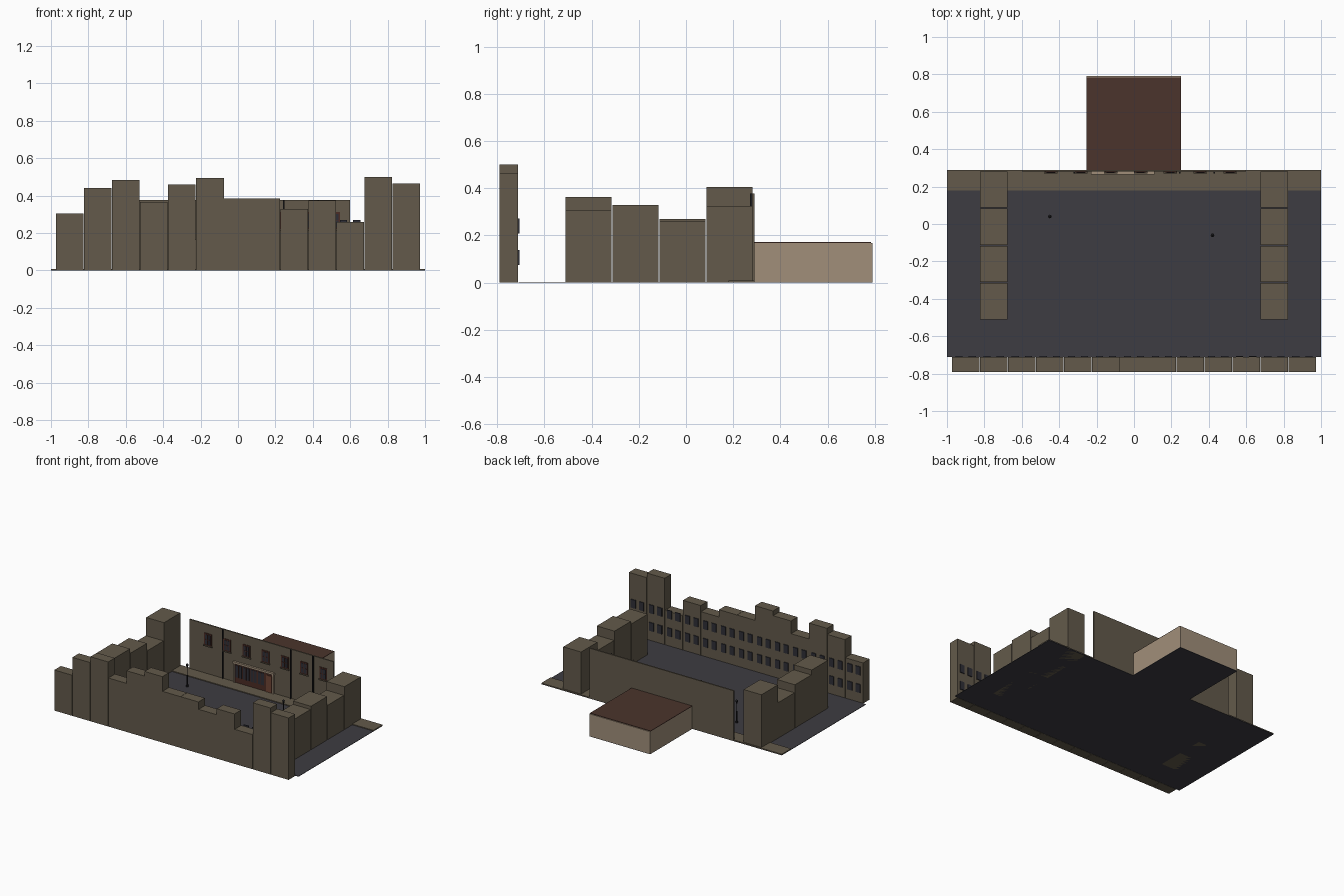
import bpy
import bmesh
from mathutils import Matrix, Vector

if "Cube" in bpy.data.objects:
    bpy.data.objects.remove(bpy.data.objects["Cube"], do_unlink=True)


def material(name, r, g, b):
    m = bpy.data.materials.new(name)
    m.use_nodes = True
    m.diffuse_color = (r, g, b, 1)
    m.node_tree.nodes["Principled BSDF"].inputs["Base Color"].default_value = (r, g, b, 1)
    return m


STONE = material("brown stone", .125, .102, .07)
ASPHALT = material("dark asphalt", .047, .045, .054)
ROOF = material("red brown roof", .069, .034, .025)
PLASTER = material("tan plaster", .356, .275, .195)
GLASS = material("dark glass", .028, .028, .038)
IRON = material("black iron", .012, .012, .014)
WOOD = material("dark red wood", .07, .025, .018)
DOOR = material("door wood", .16, .06, .035)


def boxes(name, mat, spans):
    """One object made of boxes, each given as (x0, x1, y0, y1, z0, z1)."""
    bm = bmesh.new()
    for x0, x1, y0, y1, z0, z1 in spans:
        place = Matrix.Translation(((x0 + x1) / 2, (y0 + y1) / 2, (z0 + z1) / 2))
        size = Matrix.Diagonal((x1 - x0, y1 - y0, z1 - z0, 1))
        bmesh.ops.create_cube(bm, size=1, matrix=place @ size)
    return finish(name, mat, bm)


def finish(name, mat, bm):
    mesh = bpy.data.meshes.new(name)
    bm.to_mesh(mesh)
    bm.free()
    mesh.materials.append(mat)
    obj = bpy.data.objects.new(name, mesh)
    bpy.context.collection.objects.link(obj)
    return obj


# Street and pavement
boxes("street", ASPHALT, [(-1, 1, -.71, .29, 0, .003)])
boxes("pavement", STONE, [(-1, 1, .18, .29, .003, .009)])

# Long row of houses along the front, windows facing the street
row_heights = [.305, .44, .485, .365, .46, .495, .385, .385, .33, .375, .26, .5, .465]
panes = []
for i, h in enumerate(row_heights):
    x = -.9 + .15 * i
    boxes(f"row_house_{i + 1}", STONE, [(x - .074, x + .074, -.79, -.712, 0, h)])
    for dx in (-.035, .035):
        for z in (.075, .208):
            panes.append((x + dx - .019, x + dx + .019, -.712, -.706, z, z + .063))
boxes("row_windows", GLASS, panes)

# Side houses closing both ends of the street
for side, sign, heights in (("left", 1, (.308, .33, .262, .325)),
                            ("right", -1, (.363, .328, .27, .405))):
    for i, h in enumerate(heights):
        y = -.413 + .199 * i
        boxes(f"{side}_side_house_{i + 1}", STONE,
              [(sign * .75 - .074, sign * .75 + .074, y - .097, y + .097, 0, h)])

# Tall street facade with windows
FACE = .28
boxes("facade_wall", STONE, [(-.6, .6, FACE, .29, 0, .378)])
frames, glass, bars, sills = [], [], [], []
for i in range(7):
    x = -.445 + .16 * i
    frames.append((x - .031, x + .031, FACE - .004, FACE, .222, .312))
    glass.append((x - .022, x + .022, FACE - .006, FACE - .004, .23, .302))
    bars.append((x - .002, x + .002, FACE - .008, FACE - .006, .23, .302))
    bars.append((x - .022, x + .022, FACE - .008, FACE - .006, .264, .268))
    sills.append((x - .036, x + .036, FACE - .009, FACE, .214, .222))
boxes("facade_window_frames", WOOD, frames)
boxes("facade_window_panes", GLASS, glass)
boxes("facade_window_bars", WOOD, bars)
boxes("facade_window_sills", STONE, sills)
boxes("drain_pipes", IRON, [(x - .004, x + .004, FACE - .009, FACE, .009, .378)
                            for x in (-.32, .245, .43)])

# Shop front with bays, door and cornice
boxes("shop_front", WOOD, [(-.22, .1, .274, FACE, .009, .15)])
boxes("shop_cornice", PLASTER, [(-.23, .11, .265, FACE, .15, .165)])
boxes("shop_windows", GLASS, [(-.21 + .062 * i, -.16 + .062 * i, .271, .274, .05, .14)
                              for i in range(4)])
boxes("shop_window_bars", WOOD, [(-.187 + .062 * i, -.183 + .062 * i, .269, .271, .05, .14)
                                 for i in range(4)])
boxes("shop_door", DOOR, [(.045, .09, .27, .274, .009, .135)])
boxes("shop_posts", PLASTER, [(x - .005, x + .005, .268, FACE, .009, .15)
                              for x in (-.222, .102)])

# Hall behind the facade
boxes("hall_walls", PLASTER, [(-.255, .25, .29, .79, .003, .169)])
boxes("hall_roof", ROOF, [(-.255, .25, .29, .784, .169, .173)])
boxes("hall_floor", ASPHALT, [(-.255, .25, .29, .79, 0, .003)])


# Street lamps
def lamp(name, x, y):
    bm = bmesh.new()
    for r0, r1, z0, z1 in ((.009, .006, 0, .02), (.004, .003, .02, .145),
                           (.005, .009, .145, .165), (.01, .001, .165, .175)):
        bmesh.ops.create_cone(bm, cap_ends=True, segments=8, radius1=r0, radius2=r1,
                              depth=z1 - z0,
                              matrix=Matrix.Translation(Vector((x, y, (z0 + z1) / 2 + .003))))
    finish(name, IRON, bm)


lamp("right_street_lamp", -.45, .04)
lamp("left_street_lamp", .42, -.06)
